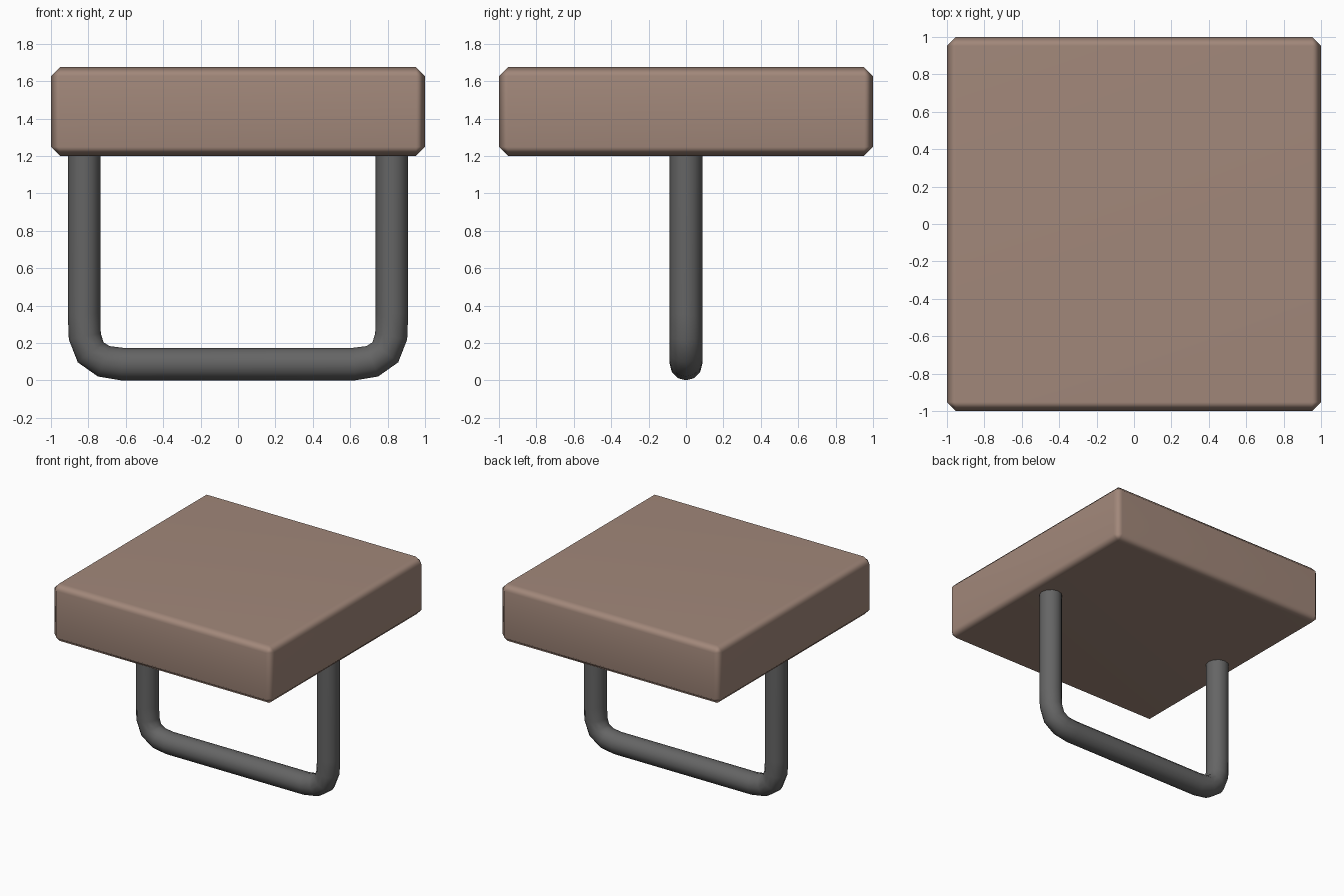
import bpy

if "Cube" in bpy.data.objects:
    bpy.data.objects.remove(bpy.data.objects["Cube"])


def material(name, rgb):
    m = bpy.data.materials.new(name)
    m.diffuse_color = (*rgb, 1.0)
    m.use_nodes = True
    m.node_tree.nodes["Principled BSDF"].inputs["Base Color"].default_value = m.diffuse_color
    return m


brown = material("brown leather", (0.36, 0.245, 0.195))
grey = material("dark grey metal", (0.13, 0.13, 0.13))

# Seat: thick square cushion with a softened chamfer
SEAT_BOTTOM, SEAT_TOP = 1.2, 1.675
bpy.ops.mesh.primitive_cube_add(size=1, location=(0, 0, (SEAT_BOTTOM + SEAT_TOP) / 2))
seat = bpy.context.object
seat.name = "seat"
seat.scale = (2, 2, SEAT_TOP - SEAT_BOTTOM)
bpy.ops.object.transform_apply(location=False, rotation=False, scale=True)
bpy.ops.object.shade_smooth()
seat.data.materials.append(brown)
bevel = seat.modifiers.new("chamfer", 'BEVEL')
bevel.width = 0.048
bevel.segments = 1
seat.modifiers.new("flat face shading", 'WEIGHTED_NORMAL')

# Frame: one bent tube, half path mirrored across x
RADIUS = 0.087
half = [(0.823, 1.2), (0.823, 0.355), (0.819, 0.235), (0.788, 0.15),
        (0.718, 0.102), (0.62, RADIUS)]
path = [(-x, z) for x, z in half] + half[::-1]

curve = bpy.data.curves.new("tube_frame", 'CURVE')
curve.dimensions = '3D'
curve.bevel_depth = RADIUS
curve.bevel_resolution = 4
spline = curve.splines.new('POLY')
spline.points.add(len(path) - 1)
for p, (x, z) in zip(spline.points, path):
    p.co = (x, 0, z, 1)
frame = bpy.data.objects.new("tube_frame", curve)
bpy.context.collection.objects.link(frame)
curve.materials.append(grey)

# Turn the tube into a smooth mesh
bpy.ops.object.select_all(action='DESELECT')
frame.select_set(True)
bpy.context.view_layer.objects.active = frame
bpy.ops.object.convert(target='MESH')
bpy.ops.object.shade_smooth()
